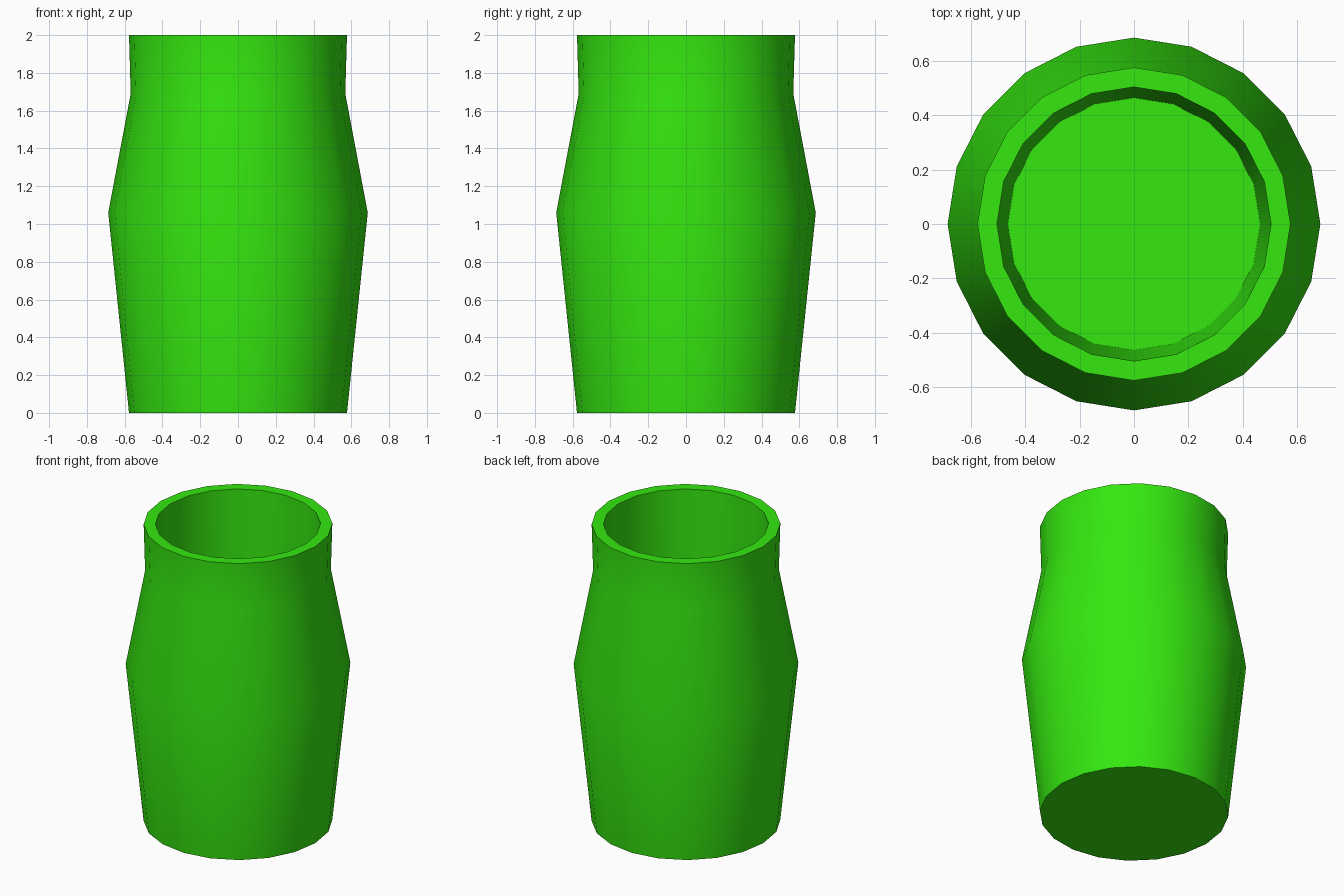
import bpy
import bmesh
from math import cos, sin, tau, radians

cube = bpy.data.objects.get("Cube")
if cube:
    bpy.data.objects.remove(cube, do_unlink=True)

SIDES = 20

# Single glazed green colour
green = bpy.data.materials.new("bright_green")
green.use_nodes = True
colour = (0.035, 0.8, 0.005, 1)
green.diffuse_color = colour
green.node_tree.nodes["Principled BSDF"].inputs["Base Color"].default_value = colour


def lathe(name, profile, material):
    """Spin (radius, height) points around z, capping both ends."""
    bm = bmesh.new()
    rings = []
    for radius, height in profile:
        angles = [tau * i / SIDES for i in range(SIDES)]
        rings.append([bm.verts.new((radius * cos(a), radius * sin(a), height))
                      for a in angles])
    for low, high in zip(rings, rings[1:]):
        for i in range(SIDES):
            j = (i + 1) % SIDES
            bm.faces.new((low[i], low[j], high[j], high[i]))
    bm.faces.new(rings[0][::-1])
    bm.faces.new(rings[-1])
    bmesh.ops.recalc_face_normals(bm, faces=bm.faces)
    mesh = bpy.data.meshes.new(name)
    bm.to_mesh(mesh)
    bm.free()
    mesh.materials.append(material)
    obj = bpy.data.objects.new(name, mesh)
    bpy.context.collection.objects.link(obj)
    return obj


# Hollow vessel: base, belly, neck, rim, then down the inner wall to the floor
outer = [(0.577, 0), (0.687, 1.06), (0.568, 1.69), (0.577, 2)]
inner = [(0.505, 2), (0.465, 0.1)]
vessel = lathe("vase_body", outer + inner, green)

# Smooth sides with crisp rim, base and floor edges
bpy.ops.object.select_all(action="DESELECT")
vessel.select_set(True)
bpy.context.view_layer.objects.active = vessel
bpy.ops.object.shade_smooth_by_angle(angle=radians(40))
